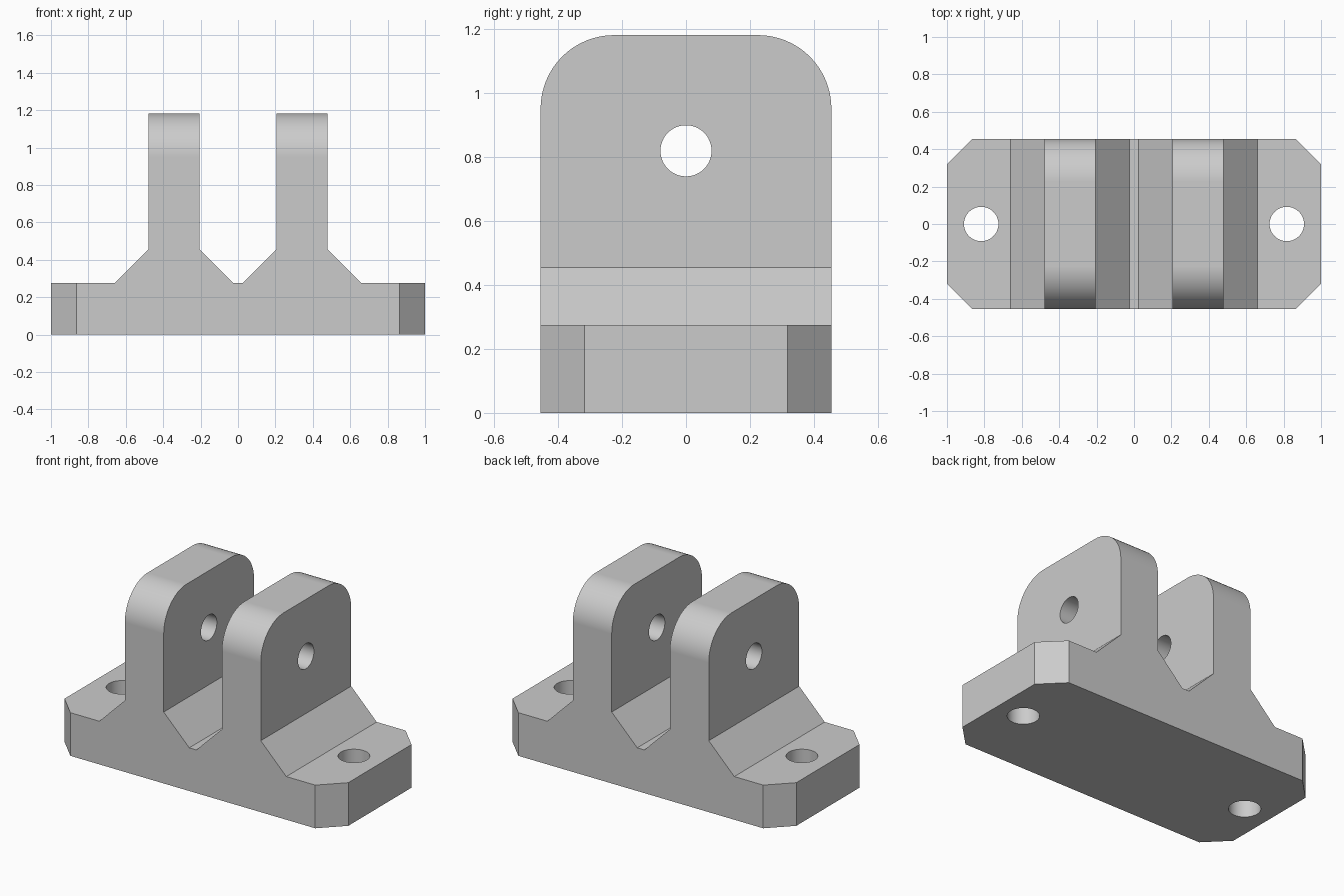
import bpy
import bmesh
import math

default = bpy.data.objects.get("Cube")
if default:
    bpy.data.objects.remove(default, do_unlink=True)

DEPTH = 0.455      # half depth in y
TOP = 1.182        # top of the lugs
CHAMFER = 0.137    # cut on the base corners
ROUND = 0.23       # radius of the lug corners

grey = bpy.data.materials.new("plain grey")
grey.use_nodes = True
colour = (0.6, 0.6, 0.6, 1)
grey.diffuse_color = colour
grey.node_tree.nodes["Principled BSDF"].inputs["Base Color"].default_value = colour

# Front outline: base, flared feet and two upright lugs
half = [(0.025, 0.275), (0.205, 0.455), (0.205, TOP), (0.479, TOP),
        (0.479, 0.455), (0.659, 0.275), (1, 0.275), (1, 0)]
outline = half + [(-x, z) for x, z in reversed(half)]

bm = bmesh.new()
face = bm.faces.new([bm.verts.new((x, -DEPTH, z)) for x, z in outline])
swept = bmesh.ops.extrude_face_region(bm, geom=[face])
bmesh.ops.translate(bm, vec=(0, 2 * DEPTH, 0),
                    verts=[v for v in swept["geom"] if isinstance(v, bmesh.types.BMVert)])
bmesh.ops.recalc_face_normals(bm, faces=bm.faces)


def bevel_edges(test, size, segments):
    edges = [e for e in bm.edges if all(test(v.co) for v in e.verts)
             and abs(e.verts[0].co.y - e.verts[1].co.y) < 0.01]
    bmesh.ops.bevel(bm, geom=edges, offset=size, offset_type='OFFSET',
                    segments=segments, profile=0.5, affect='EDGES')


# Chamfered base corners (each end separately) and rounded lug corners
bevel_edges(lambda co: co.x > 0.99, CHAMFER, 1)
bevel_edges(lambda co: co.x < -0.99, CHAMFER, 1)
bevel_edges(lambda co: co.z > TOP - 0.01, ROUND, 16)

mesh = bpy.data.meshes.new("clevis_bracket")
bm.to_mesh(mesh)
bm.free()
bracket = bpy.data.objects.new("clevis_bracket", mesh)
bpy.context.collection.objects.link(bracket)
mesh.materials.append(grey)


def drill(name, location, radius, length, rotation=(0, 0, 0)):
    bpy.ops.mesh.primitive_cylinder_add(vertices=48, radius=radius, depth=length,
                                        location=location, rotation=rotation)
    cutter = bpy.context.object
    cutter.name = name
    cutter.hide_render = True
    cutter.data.materials.append(grey)
    cut = bracket.modifiers.new(name, 'BOOLEAN')
    cut.operation = 'DIFFERENCE'
    cut.solver = 'EXACT'
    cut.object = cutter
    return cutter


# Pin hole through both lugs, and a bolt hole at each end of the base
cutters = [drill("pin_hole", (0, 0, 0.82), 0.08, 1.4, (0, math.pi / 2, 0))]
for side, x in (("left", 0.817), ("right", -0.817)):
    cutters.append(drill(side + "_bolt_hole", (x, 0, 0.14), 0.092, 0.6))

bpy.ops.object.select_all(action='DESELECT')
bracket.select_set(True)
bpy.context.view_layer.objects.active = bracket
for modifier in list(bracket.modifiers):
    bpy.ops.object.modifier_apply(modifier=modifier.name)
for cutter in cutters:
    bpy.data.objects.remove(cutter, do_unlink=True)

# Smooth rounds and holes, flat faces kept flat
bpy.ops.object.shade_smooth_by_angle(angle=math.radians(30))
weighted = bracket.modifiers.new("flat_faces", 'WEIGHTED_NORMAL')
weighted.keep_sharp = True
